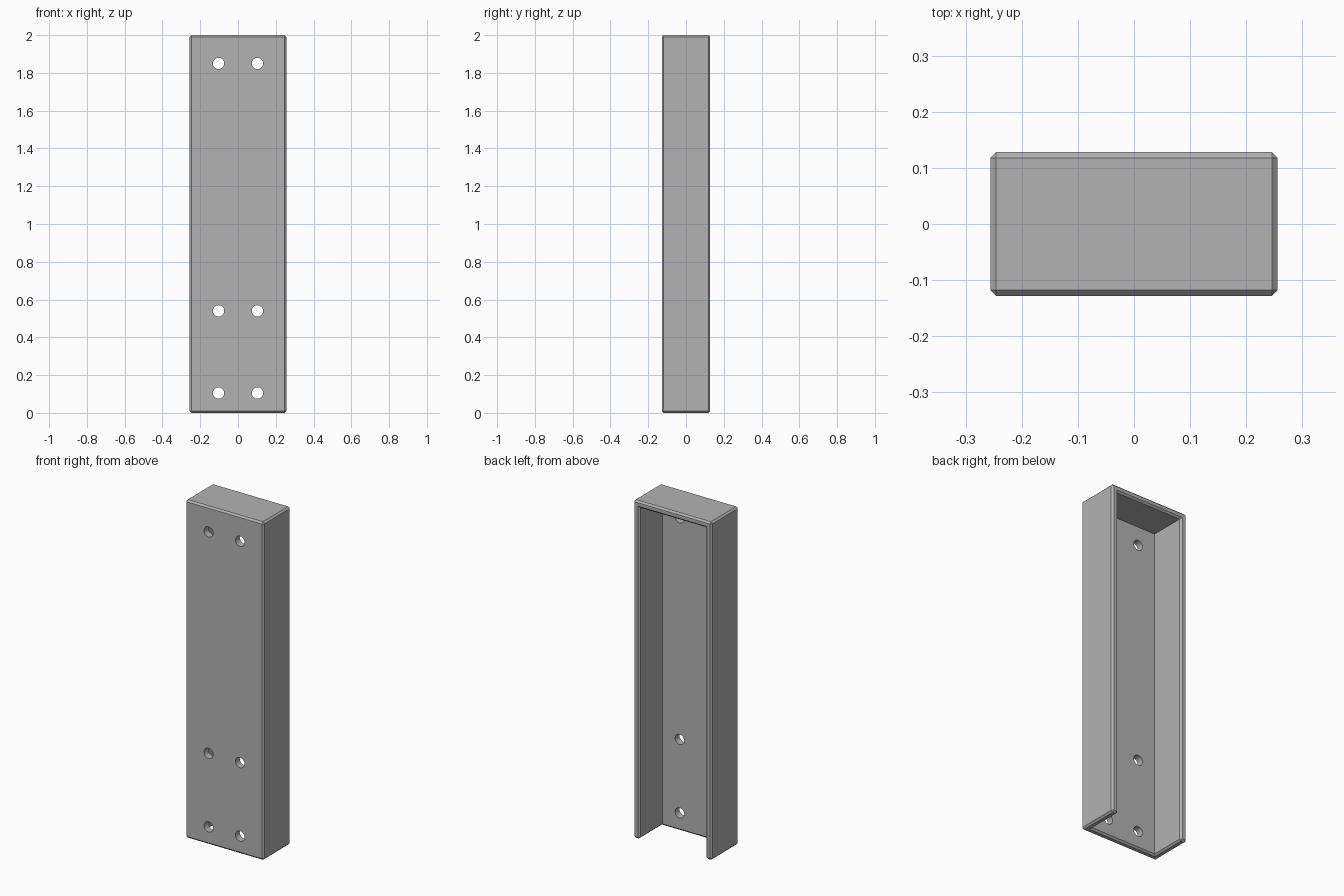
import bpy, bmesh
from mathutils import Matrix, Vector

cube = bpy.data.objects.get("Cube")
if cube:
    bpy.data.objects.remove(cube, do_unlink=True)

WIDTH, DEPTH, HEIGHT = 0.512, 0.256, 2.0
WALL, CHAMFER = 0.04, 0.01
HOLE_RADIUS, HOLE_X = 0.03, 0.103
HOLE_HEIGHTS = (0.105, 0.54, 1.85)

grey = bpy.data.materials.new("plain grey")
grey.use_nodes = True
colour = (0.45, 0.45, 0.45, 1)
grey.diffuse_color = colour
grey.node_tree.nodes["Principled BSDF"].inputs["Base Color"].default_value = colour


def make_object(name, bm):
    mesh = bpy.data.meshes.new(name)
    bm.to_mesh(mesh)
    bm.free()
    mesh.materials.append(grey)
    obj = bpy.data.objects.new(name, mesh)
    bpy.context.collection.objects.link(obj)
    return obj


def make_box(name, low, high):
    low, high = Vector(low), Vector(high)
    bm = bmesh.new()
    bmesh.ops.create_cube(bm, size=1, matrix=Matrix.Translation((low + high) / 2)
                          @ Matrix.Diagonal((*(high - low), 1)))
    return make_object(name, bm)


def cut(obj, cutter):
    mod = obj.modifiers.new("cut", "BOOLEAN")
    mod.operation = "DIFFERENCE"
    mod.solver = "EXACT"
    mod.object = cutter
    bpy.context.view_layer.objects.active = obj
    bpy.ops.object.modifier_apply(modifier=mod.name)
    bpy.data.objects.remove(cutter, do_unlink=True)


# Channel body, hollow and open at the back and the bottom
x, y = WIDTH / 2, DEPTH / 2
body = make_box("channel_cover", (-x, -y, 0), (x, y, HEIGHT))
cut(body, make_box("cavity_cutter", (WALL - x, WALL - y, -0.5),
                   (x - WALL, y + 0.5, HEIGHT - WALL)))

# Chamfer every outward-pointing edge
bm = bmesh.new()
bm.from_mesh(body.data)
bmesh.ops.dissolve_limit(bm, angle_limit=0.01, verts=bm.verts, edges=bm.edges)
convex = [e for e in bm.edges if e.is_manifold and e.calc_face_angle_signed() > 0.5]
bmesh.ops.bevel(bm, geom=convex, offset=CHAMFER, offset_type="OFFSET",
                segments=1, affect="EDGES", clamp_overlap=True)
bm.to_mesh(body.data)
bm.free()

# Pairs of round screw holes through the front plate
bm = bmesh.new()
for z in HOLE_HEIGHTS:
    for side in (-1, 1):
        bmesh.ops.create_cone(
            bm, cap_ends=True, segments=32, radius1=HOLE_RADIUS,
            radius2=HOLE_RADIUS, depth=0.15,
            matrix=Matrix.Translation((side * HOLE_X, -y, z))
            @ Matrix.Rotation(1.5707963, 4, "X"))
cut(body, make_object("hole_cutter", bm))

# Smooth hole walls, crisp chamfers
bpy.ops.object.select_all(action="DESELECT")
body.select_set(True)
bpy.context.view_layer.objects.active = body
bpy.ops.object.shade_smooth_by_angle(angle=0.5)
